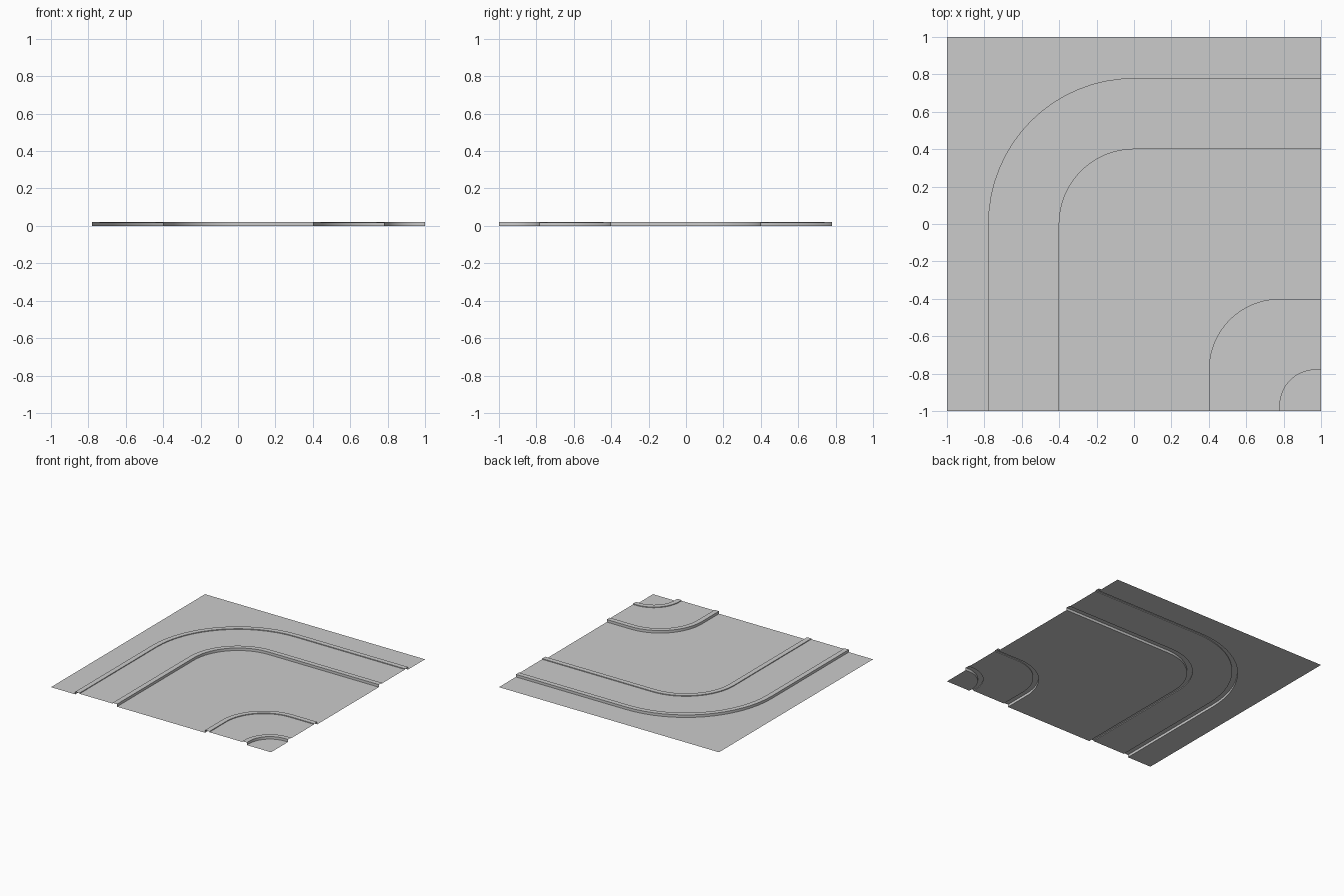
import bpy, bmesh, math

if "Cube" in bpy.data.objects:
    bpy.data.objects.remove(bpy.data.objects["Cube"])

SEG = 16          # arc segments per quarter turn
TOP, BED = 0.021, 0.015


def path(s, c):
    """Line entering at (s,-1), turning about (c,-c), leaving at (1,-s)."""
    pts = [(s, -1)]
    for i in range(SEG + 1):
        t = math.pi / 2 * i / SEG
        k = c - s
        if s == -1:                       # square outer corner
            k /= max(math.cos(t), math.sin(t))
        pts.append((c - k * math.cos(t), -c + k * math.sin(t)))
    pts.append((1, -s))
    return pts


def sweep(name, profile):
    """Sheet through profile stations (s, z, turning centre)."""
    bm = bmesh.new()
    rows = [[bm.verts.new((x, y, z)) for x, y in path(s, c)] for s, z, c in profile]
    for a, b in zip(rows, rows[1:]):
        for i in range(len(a) - 1):
            bm.faces.new((a[i], b[i], b[i + 1], a[i + 1]))
    bmesh.ops.remove_doubles(bm, verts=bm.verts, dist=1e-5)
    me = bpy.data.meshes.new(name)
    bm.to_mesh(me)
    bm.free()
    ob = bpy.data.objects.new(name, me)
    bpy.context.collection.objects.link(ob)
    bpy.context.view_layer.objects.active = ob
    ob.select_set(True)
    bpy.ops.object.shade_smooth_by_angle(angle=math.radians(30))
    ob.select_set(False)


def lane(name, s0, s1, c0, c1, w=0.04):
    """Raised bed between two hollow kerbs."""
    sweep(name + "_outer_kerb", [(s0, 0, c0), (s0, TOP, c0), (s0 + w, TOP, c0), (s0 + w, BED, c0)])
    sweep(name + "_bed", [(s0 + w, BED, c0), (s1 - w, BED, c1)])
    sweep(name + "_inner_kerb", [(s1 - w, BED, c1), (s1 - w, TOP, c1), (s1, TOP, c1), (s1, 0, c1)])


# flat ground areas
sweep("outer_ground", [(-1, 0, 0), (-0.78, 0, 0)])
sweep("middle_ground", [(-0.40, 0, 0), (0.40, 0, 0.78)])
sweep("corner_ground", [(0.78, 0, 0.97), (1, 0, 1)])

# two curved lanes
lane("wide_lane", -0.78, -0.40, 0, 0)
lane("tight_lane", 0.40, 0.78, 0.78, 0.97)
